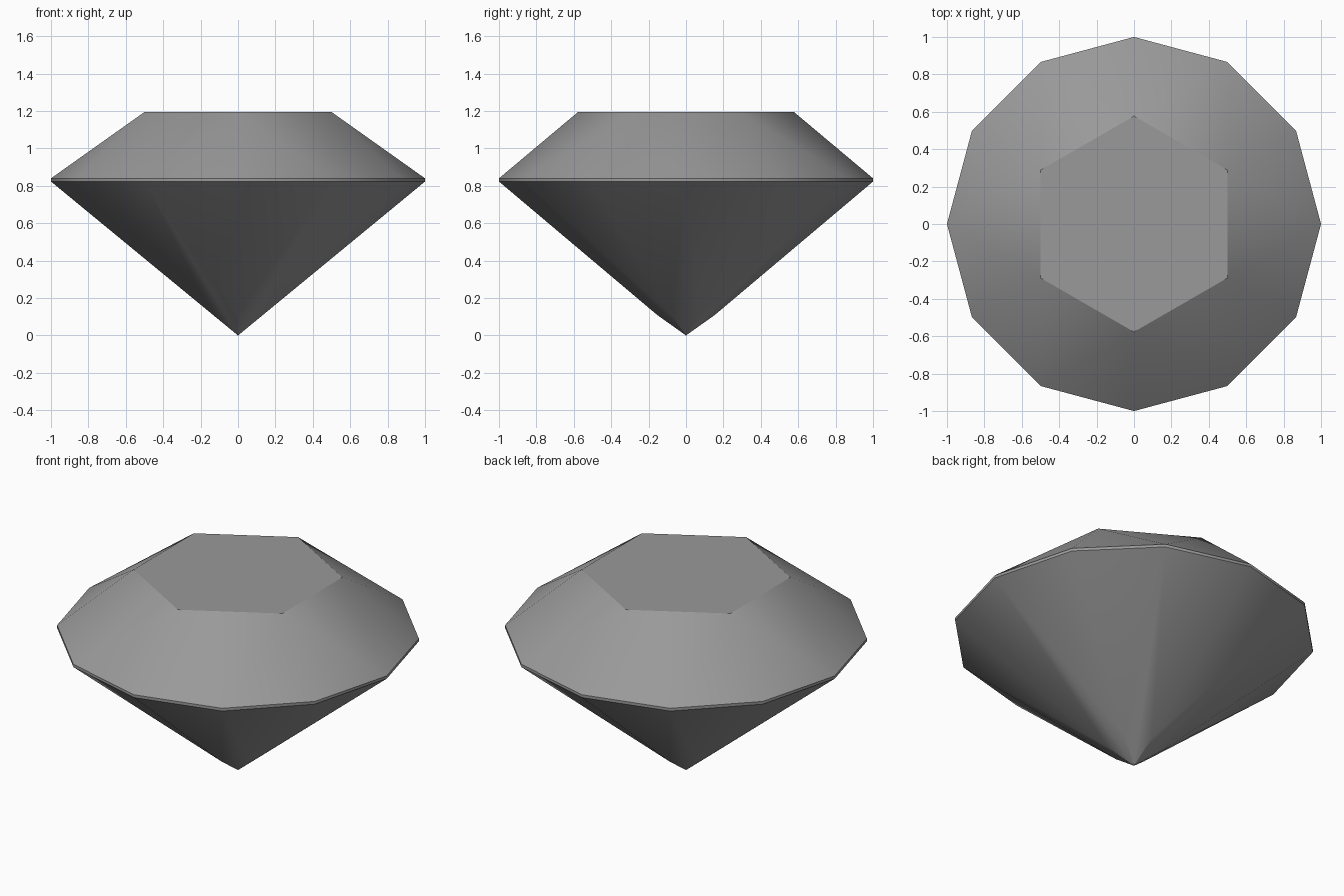
import bpy, bmesh, math

if "Cube" in bpy.data.objects:
    bpy.data.objects.remove(bpy.data.objects["Cube"])

TABLE_R, TABLE_Z = 0.577, 1.195
GIRDLE_TOP, GIRDLE_LOW = 0.84, 0.823
KINK_R = 0.155
# height that keeps each lower kite facet planar
KINK_Z = KINK_R * math.cos(math.radians(30)) * GIRDLE_LOW

bm = bmesh.new()


def ring(n, radius, z, start):
    """Ring of n vertices beginning at the given angle in degrees."""
    return [bm.verts.new((radius * math.cos(math.radians(start + 360 * i / n)),
                          radius * math.sin(math.radians(start + 360 * i / n)), z))
            for i in range(n)]


table = ring(6, TABLE_R, TABLE_Z, 30)
upper = ring(12, 1.0, GIRDLE_TOP, 0)
lower = ring(12, 1.0, GIRDLE_LOW, 0)
kink = ring(6, KINK_R, KINK_Z, 30)
tip = bm.verts.new((0, 0, 0))

# flat table on top
bm.faces.new(table)

# thin girdle band
for i in range(12):
    j = (i + 1) % 12
    bm.faces.new((lower[i], lower[j], upper[j], upper[i]))

for i in range(6):
    a, b, c = 2 * i, 2 * i + 1, (2 * i + 2) % 12
    n = (i + 1) % 6
    # crown: two girdle triangles and one star triangle
    bm.faces.new((table[i], upper[a], upper[b]))
    bm.faces.new((table[i], upper[b], upper[c]))
    bm.faces.new((table[i], upper[c], table[n]))
    # pavilion: two girdle triangles and one kite
    bm.faces.new((kink[i], lower[b], lower[a]))
    bm.faces.new((kink[i], lower[c], lower[b]))
    bm.faces.new((tip, kink[n], lower[c], kink[i]))

bmesh.ops.recalc_face_normals(bm, faces=bm.faces)
mesh = bpy.data.meshes.new("cut_gem")
bm.to_mesh(mesh)
bm.free()

gem = bpy.data.objects.new("cut_gem", mesh)
bpy.context.collection.objects.link(gem)

grey = bpy.data.materials.new("stone grey")
grey.diffuse_color = (0.32, 0.32, 0.32, 1)
grey.use_nodes = True
grey.node_tree.nodes["Principled BSDF"].inputs["Base Color"].default_value = grey.diffuse_color
mesh.materials.append(grey)

# soft facets with crisp table and girdle edges
bpy.context.view_layer.objects.active = gem
gem.select_set(True)
bpy.ops.object.shade_smooth_by_angle(angle=math.radians(33))
